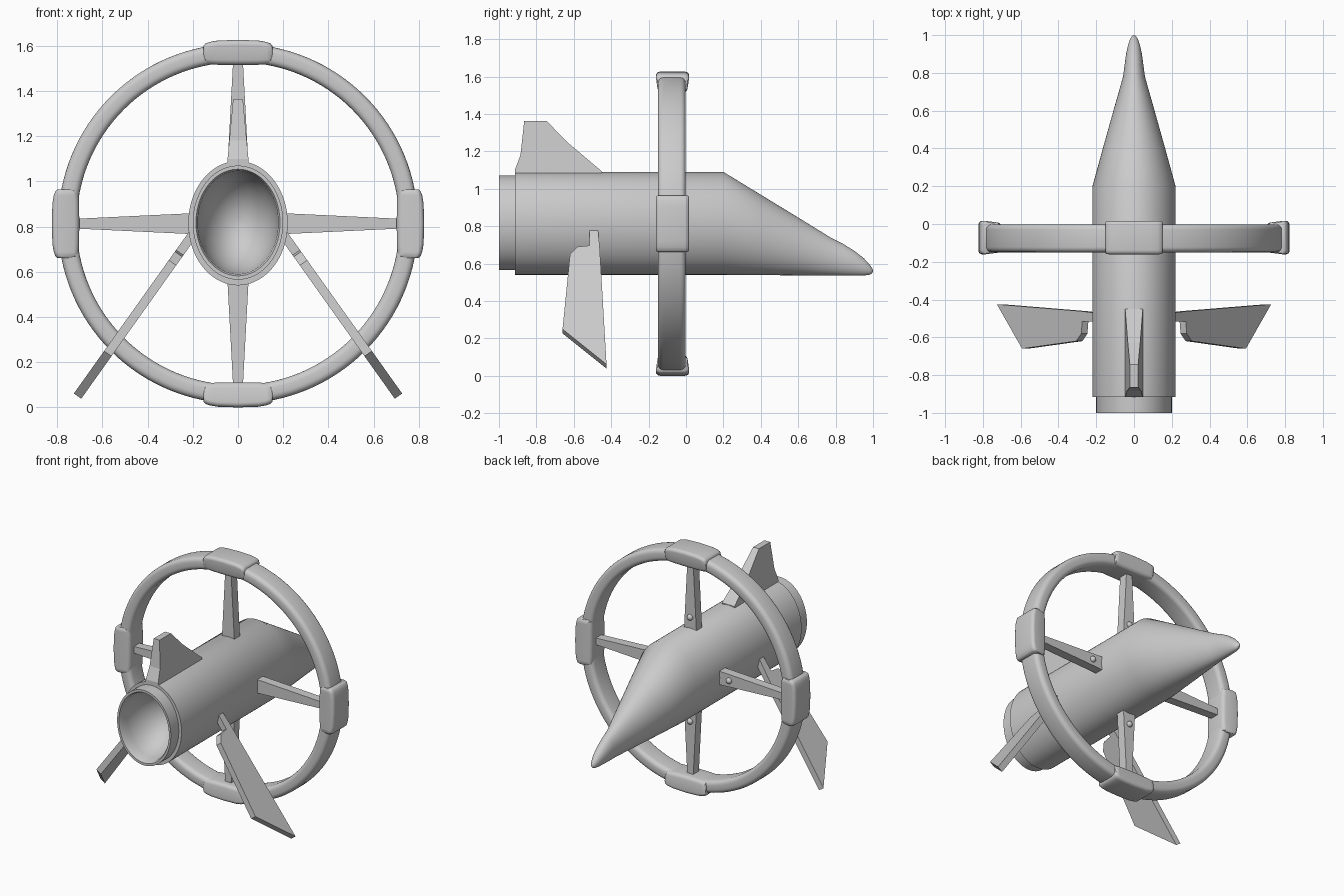
import bpy, bmesh
from math import sin, cos, pi, radians, hypot
from mathutils import Vector, Matrix

if "Cube" in bpy.data.objects:
    bpy.data.objects.remove(bpy.data.objects["Cube"])

CZ = 0.813  # height of the ring and hull axis


def finish(name, bm, smooth=None, matrix=None):
    bmesh.ops.recalc_face_normals(bm, faces=bm.faces)
    me = bpy.data.meshes.new(name)
    bm.to_mesh(me)
    bm.free()
    ob = bpy.data.objects.new(name, me)
    bpy.context.collection.objects.link(ob)
    if matrix:
        me.transform(matrix)
    if smooth:
        bpy.ops.object.select_all(action='DESELECT')
        ob.select_set(True)
        bpy.context.view_layer.objects.active = ob
        bpy.ops.object.shade_smooth_by_angle(angle=radians(smooth))
    return ob


def loft(name, sections, smooth=None, loop=False, matrix=None):
    """Skin a row of equal-length point loops."""
    bm = bmesh.new()
    rows = [[bm.verts.new(p) for p in s] for s in sections]
    n = len(rows[0])
    pairs = list(zip(rows, rows[1:])) + ([(rows[-1], rows[0])] if loop else [])
    for a, b in pairs:
        for i in range(n):
            j = (i + 1) % n
            bm.faces.new((a[i], a[j], b[j], b[i]))
    if not loop:
        bm.faces.new(rows[0])
        bm.faces.new(rows[-1])
    return finish(name, bm, smooth, matrix)


def ellipse(y, rx, zb, zt, n=72):
    c, r = (zb + zt) / 2, (zt - zb) / 2
    return [(rx * cos(2 * pi * i / n), y, c + r * sin(2 * pi * i / n)) for i in range(n)]


def round_rect(r0, r1, y0, y1, flare=0.0, rad=0.022, k=4):
    """Rounded (radius, y) section; flare widens the outer side."""
    pts = []
    for cx, cy, a0 in ((r1 - rad, y1 - rad, 0), (r0 + rad, y1 - rad, 90),
                       (r0 + rad, y0 + rad, 180), (r1 - rad, y0 + rad, 270)):
        for i in range(k + 1):
            a = radians(a0 + 90 * i / k)
            r, y = cx + rad * cos(a), cy + rad * sin(a)
            mid = (y0 + y1) / 2
            f = 1 + flare * (r - r0) / (r1 - r0)
            pts.append((r, mid + (y - mid) * f))
    return pts


# Hull: rear bowl, collar, barrel and drooped nose
sections = []
for i in range(9):
    a = radians(2 + 88 * i / 8)
    sections.append(ellipse(-0.985 + 0.28 * cos(a), 0.178 * sin(a),
                            CZ + 0.005 - 0.228 * sin(a), CZ + 0.005 + 0.228 * sin(a)))
for s in ((-1.0, 0.186, 0.582, 1.054), (-1.0, 0.2, 0.565, 1.07),
          (-0.915, 0.2, 0.565, 1.07), (-0.915, 0.22, 0.54, 1.09),
          (0.2, 0.22, 0.54, 1.09), (0.4, 0.165, 0.538, 0.968), (0.6, 0.109, 0.537, 0.846),
          (0.78, 0.058, 0.536, 0.735), (0.84, 0.05, 0.535, 0.705), (0.9, 0.042, 0.535, 0.668),
          (0.95, 0.031, 0.536, 0.629), (0.98, 0.02, 0.54, 0.597),
          (0.995, 0.01, 0.547, 0.576), (1.0, 0.002, 0.559, 0.564)):
    sections.append(ellipse(*s))
loft('hull', sections, smooth=35)

# Large ring around the hull
prof = round_rect(0.714, 0.796, -0.15, -0.002, rad=0.028)
N = 128
loft('outer_ring', [[(r * cos(2 * pi * i / N), y, CZ + r * sin(2 * pi * i / N)) for r, y in prof]
                    for i in range(N)], smooth=50, loop=True)

# Four pods, struts and bolts spaced around the ring
for q, side in enumerate(('right', 'top', 'left', 'bottom')):
    M = Matrix.Translation((0, 0, CZ)) @ Matrix.Rotation(-q * pi / 2, 4, 'Y')
    horizontal = q % 2 == 0
    ex = 0.011 if horizontal else 0.0
    half = ((0.152, 0.722, 0.788, 0.005), (0.144, 0.708, 0.797, 0.0),
            (0.125, 0.705, 0.804, 0.0), (0.09, 0.703, 0.81, 0.0), (0.0, 0.702, 0.813, 0.0))
    stations = [(-t, *rest) for t, *rest in half] + [(t, *rest) for t, *rest in half[-2::-1]]
    loft('pod_' + side,
         [[(r, y, t) for r, y in round_rect(a, b + ex, -0.15 + g, 0.006 - g, 0.17)]
          for t, a, b, g in stations], smooth=40, matrix=M)

    start = 0.205 if horizontal else 0.265
    loft('strut_' + side,
         [[(x, -0.105, -w), (x, -0.045, -w), (x, -0.045, w), (x, -0.105, w)]
          for x, w in ((start, 0.046), (0.73, 0.021))], matrix=M)

    bm = bmesh.new()
    bmesh.ops.create_uvsphere(bm, u_segments=16, v_segments=8, radius=0.02)
    bmesh.ops.translate(bm, verts=bm.verts, vec=(start + 0.085, -0.044, 0))
    finish('bolt_' + side, bm, 60, M)

# Dorsal fin, thinner towards its tip
fin = [(-0.915, 1.07), (-0.915, 1.1), (-0.885, 1.18), (-0.865, 1.362), (-0.745, 1.362),
       (-0.63, 1.245), (-0.45, 1.093), (-0.45, 1.07)]


def fin_w(z):
    return 0.048 - 0.026 * (z - 1.08) / 0.28


loft('dorsal_fin', [[(s * fin_w(z), y, z) for y, z in fin] for s in (-1, 1)])

# Two splayed lower fins with a narrow root stub
low = [(-0.515, 0.765), (-0.47, 0.765), (-0.462, 0.685), (-0.425, 0.05), (-0.66, 0.238),
       (-0.62, 0.64), (-0.58, 0.678), (-0.515, 0.685)]
L = hypot(0.495, 0.695)
nx, nz = 0.695 / L * 0.02, 0.495 / L * 0.02
for side, m in (('right', 1), ('left', -1)):
    rows = []
    for s in (-1, 1):
        rows.append([(m * (0.215 + (0.745 - z) * 0.495 / 0.695 + s * nx), y, z + s * nz)
                     for y, z in low])
    loft('lower_fin_' + side, rows)
